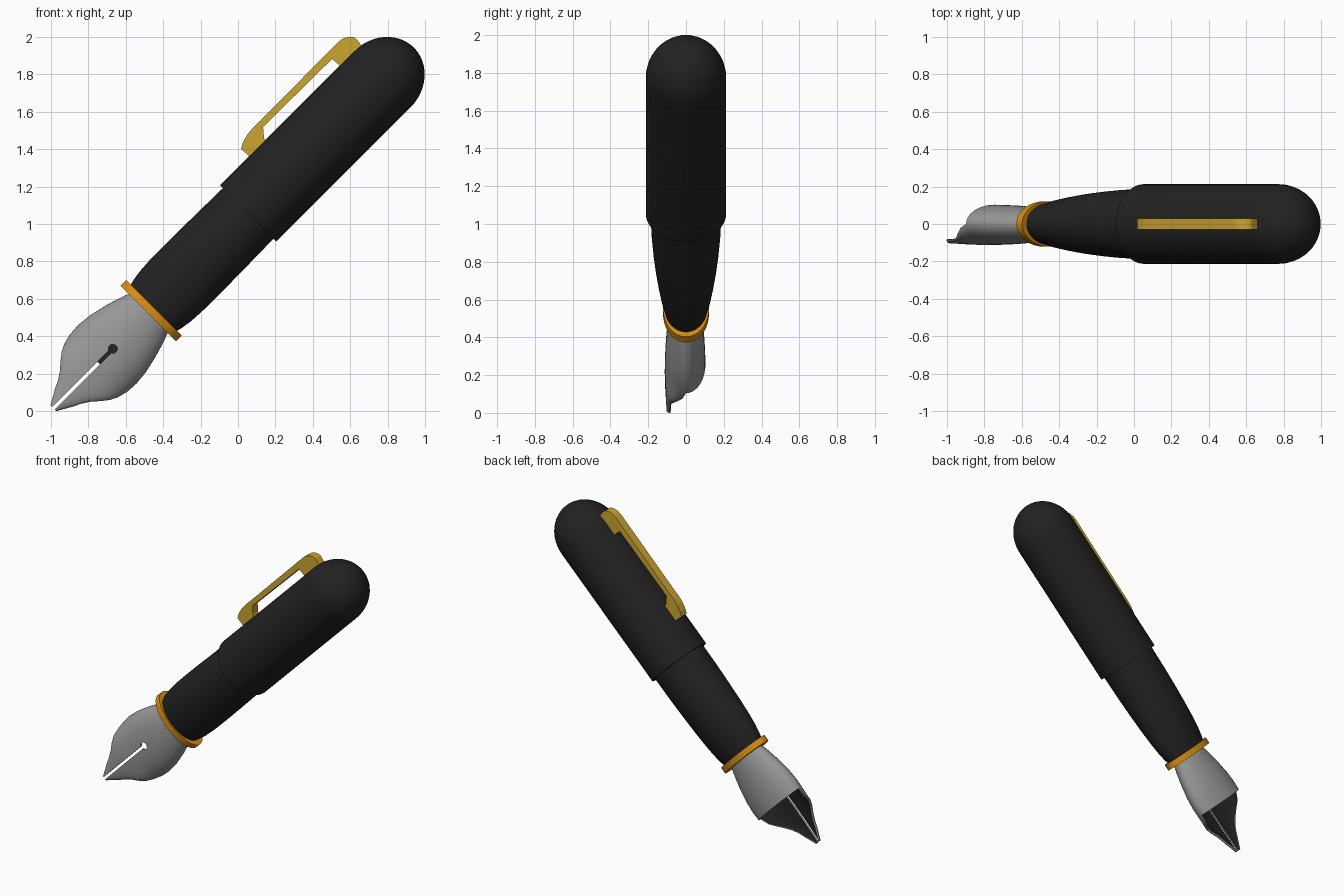
import bpy, bmesh, math

if "Cube" in bpy.data.objects:
    bpy.data.objects.remove(bpy.data.objects["Cube"])

R2 = math.sqrt(2)


def P(s, t, y):
    """Pen space: s along the 45 degree axis, t across it, y depth."""
    return ((s - t) / R2 - 0.501, y, (s + t) / R2 + 0.501)


def material(name, rgb):
    m = bpy.data.materials.new(name)
    m.diffuse_color = (*rgb, 1)
    m.use_nodes = True
    m.node_tree.nodes["Principled BSDF"].inputs["Base Color"].default_value = m.diffuse_color
    return m


BLACK = material("black", (0.016, 0.016, 0.016))
STEEL = material("steel_grey", (0.31, 0.31, 0.31))
ORANGE = material("orange_gold", (0.68, 0.27, 0.006))
GOLD = material("gold", (0.60, 0.38, 0.03))


def finish(name, bm, mats, recalc=True):
    if recalc:
        bmesh.ops.recalc_face_normals(bm, faces=bm.faces)
    me = bpy.data.meshes.new(name)
    bm.to_mesh(me)
    bm.free()
    ob = bpy.data.objects.new(name, me)
    bpy.context.collection.objects.link(ob)
    for m in mats:
        me.materials.append(m)
    return ob


def activate(ob):
    bpy.ops.object.select_all(action='DESELECT')
    ob.select_set(True)
    bpy.context.view_layer.objects.active = ob


def smooth(ob):
    activate(ob)
    bpy.ops.object.shade_smooth_by_angle(angle=math.radians(35))


def loft(name, stations, mat, n=64):
    """Closed elliptical loft; stations are (s, half width t, half width y)."""
    bm = bmesh.new()
    rings = []
    for s, wt, wy in stations:
        rings.append([bm.verts.new(P(s, wt * math.sin(a), -wy * math.cos(a)))
                      for a in (2 * math.pi * j / n for j in range(n))])
    for r0, r1 in zip(rings, rings[1:]):
        for j in range(n):
            k = (j + 1) % n
            bm.faces.new((r0[j], r0[k], r1[k], r1[j]))
    bm.faces.new(rings[0])
    bm.faces.new(rings[-1])
    ob = finish(name, bm, [mat])
    smooth(ob)
    return ob


def prism(name, pts3a, pts3b, mat=None):
    bm = bmesh.new()
    a = [bm.verts.new(p) for p in pts3a]
    b = [bm.verts.new(p) for p in pts3b]
    bm.faces.new(a)
    bm.faces.new(b)
    for i in range(len(a)):
        k = (i + 1) % len(a)
        bm.faces.new((a[i], a[k], b[k], b[i]))
    return finish(name, bm, [mat] if mat else [])


# Cap with domed end
RC = 0.213
dome = [(1.799 + 0.24 * math.sin(a), RC * math.cos(a), RC * math.cos(a))
        for a in (math.pi / 2 * i / 12 for i in range(12))]
dome.append((2.039, 0.004, 0.004))
loft("cap", [(0.785, RC, RC)] + dome, BLACK)

# Barrel, flattening towards the nib
loft("barrel", [(0.05, 0.168, 0.106), (0.10, 0.182, 0.119), (0.16, 0.191, 0.131),
                (0.24, 0.196, 0.144), (0.35, 0.197, 0.159), (0.48, 0.196, 0.172),
                (0.62, 0.194, 0.182), (0.80, 0.191, 0.189)], BLACK)

# Collar ring
loft("collar_ring", [(0.029, 0.21, 0.121), (0.072, 0.21, 0.121)], ORANGE)

# Clip: side profile in x, z extruded across y
clip = [(0.016, 1.401), (0.026, 1.435), (0.048, 1.476), (0.08, 1.515), (0.118, 1.551),
        (0.535, 1.973), (0.56, 1.991), (0.588, 2.0), (0.615, 2.0), (0.632, 1.99),
        (0.663, 1.952), (0.68, 1.93), (0.57, 1.82), (0.55, 1.842), (0.503, 1.882),
        (0.134, 1.519), (0.139, 1.46), (0.155, 1.43), (0.08, 1.345)]
prism("clip", [(x, -0.03, z) for x, z in clip], [(x, 0.03, z) for x, z in clip], GOLD)

# Nib shell: (s, half width, front depth, side edge y); closed at the back up to CUT
CUT = -0.344
nib_rows = [(0.05, 0.14, 0.085, 0), (-0.02, 0.166, 0.093, 0), (-0.106, 0.192, 0.102, 0),
            (-0.20, 0.213, 0.108, 0), (-0.28, 0.221, 0.111, 0), (CUT, 0.217, 0.112, 0),
            (-0.40, 0.203, 0.113, -0.02), (-0.44, 0.184, 0.112, -0.05),
            (-0.48, 0.153, 0.111, -0.067), (-0.522, 0.116, 0.11, -0.075),
            (-0.565, 0.088, 0.108, -0.08), (-0.609, 0.067, 0.106, -0.082),
            (-0.65, 0.043, 0.105, -0.082), (-0.687, 0.0225, 0.104, -0.082)]
H = 20
bm = bmesh.new()
rows = []
for s, w, d, ye in nib_rows:
    row = []
    count = 2 * H if s >= CUT else H + 1
    for j in range(count):
        a = -math.pi / 2 + math.pi * j / H
        c = math.cos(a)
        y = ye - (d + ye) * c if j <= H else -0.92 * d * c
        row.append(bm.verts.new(P(s, w * math.sin(a), y)))
    rows.append(row)
for r0, r1 in zip(rows, rows[1:]):
    closed = len(r1) == 2 * H
    for j in range(2 * H if closed else H):
        k = (j + 1) % len(r0)
        bm.faces.new((r0[j], r0[k], r1[k], r1[j]))
nib = finish("nib", bm, [STEEL, BLACK], recalc=False)
sol = nib.modifiers.new("wall", 'SOLIDIFY')
sol.thickness = 0.014
sol.offset = -1
sol.material_offset = 1      # dark inside
sol.material_offset_rim = 0

# Slit and breather hole cut through the front wall
hw, hr, hs = 0.009, 0.024, -0.238
a0 = math.asin(hw / hr)
key = [(-0.8, hw)]
for i in range(25):
    a = math.pi - a0 - (2 * math.pi - 2 * a0) * i / 24
    key.append((hs + hr * math.cos(a), hr * math.sin(a)))
key.append((-0.8, -hw))
cutter = prism("slit_cutter", [P(s, t, -0.3) for s, t in key], [P(s, t, 0.0) for s, t in key])
cutter.hide_render = True
cut = nib.modifiers.new("slit", 'BOOLEAN')
cut.operation = 'DIFFERENCE'
cut.solver = 'EXACT'
cut.object = cutter
activate(nib)
for name in ("wall", "slit"):
    bpy.ops.object.modifier_apply(modifier=name)
bpy.data.objects.remove(cutter)
smooth(nib)
